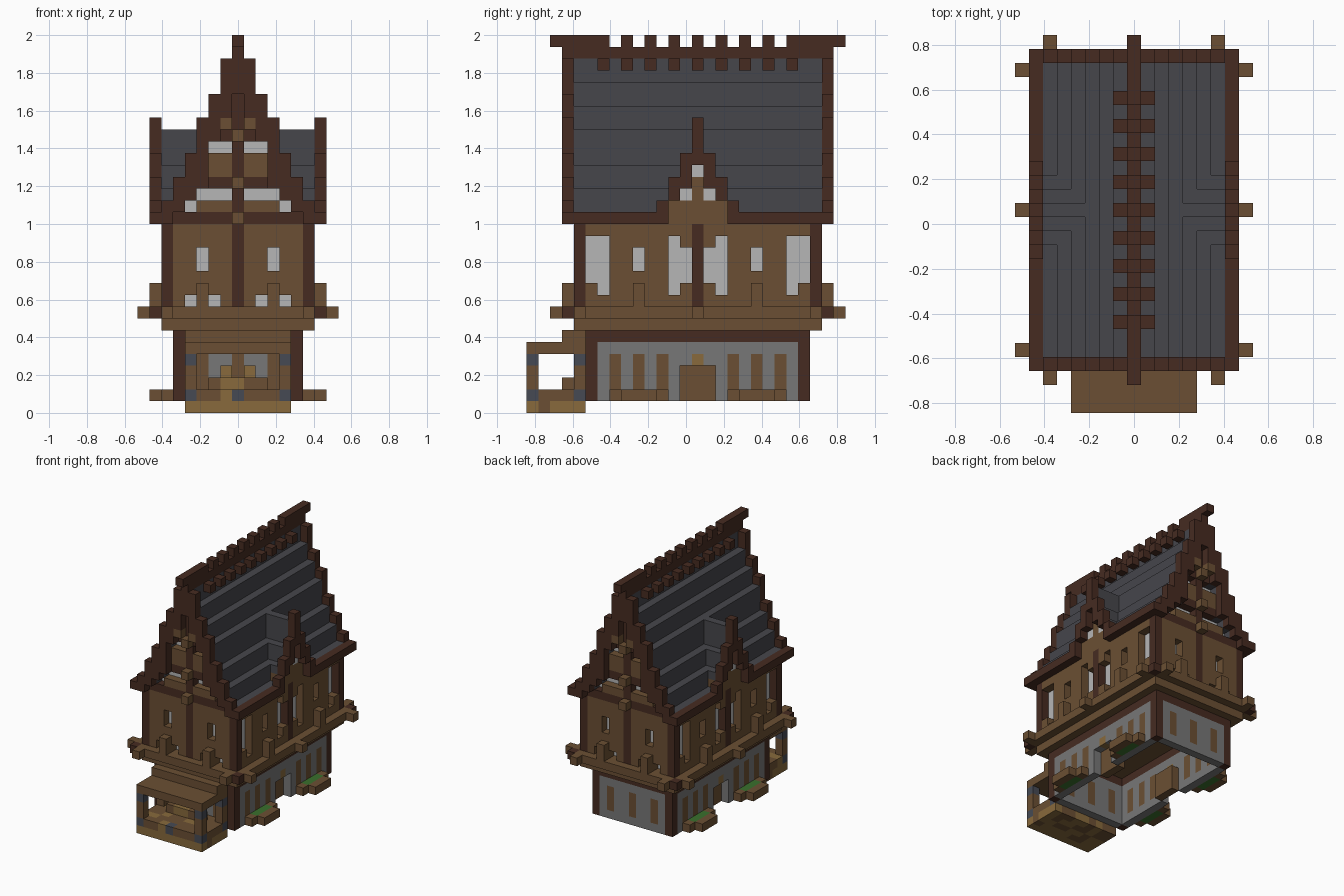
import bpy, bmesh, random
from mathutils import Vector

cube = bpy.data.objects.get("Cube")
if cube:
    bpy.data.objects.remove(cube)

U = 1 / 16          # edge of one block
MID = 1             # block row in the middle of the house, front to back
random.seed(4)


def linear(c):
    c /= 255
    return c / 12.92 if c <= 0.04045 else ((c + 0.055) / 1.055) ** 2.4


def material(name, r, g, b):
    m = bpy.data.materials.new(name)
    m.use_nodes = True
    col = (linear(r), linear(g), linear(b), 1)
    m.diffuse_color = col
    bsdf = m.node_tree.nodes["Principled BSDF"]
    bsdf.inputs["Base Color"].default_value = col
    bsdf.inputs["Roughness"].default_value = 1
    return m


dark = material("dark timber", 70, 43, 33)
brown = material("brown timber", 107, 79, 51)
slate = material("slate", 70, 70, 75)
stone = material("grey plaster", 119, 119, 119)
white = material("white plaster", 182, 182, 182)
ochre = material("ochre stone", 136, 106, 60)
blue = material("blue grey stone", 70, 74, 84)
green = material("green leaves", 58, 112, 44)

cells = {}          # block position -> part name
parts = {}          # part name -> material


def span(v):
    return range(v[0], v[1] + 1) if isinstance(v, tuple) else (v,)


def fill(part, mat, xs, ys, zs, mx=False, my=False):
    """Fill an inclusive range of blocks; mx, my mirror it. part None carves."""
    if part:
        parts[part] = mat
    for x in span(xs):
        for y in span(ys):
            for z in span(zs):
                for p in {(a, b, z) for a in ((x, -x) if mx else (x,))
                          for b in ((y, 2 * MID - y) if my else (y,))}:
                    if part:
                        cells[p] = part
                    else:
                        cells.pop(p, None)


# Ground floor: hollow walls, corner posts, top beam
fill("ground_wall", stone, (-5, 5), (-8, 10), (1, 5))
fill("ground_beam", dark, (-5, 5), (-8, 10), 6)
fill(None, None, (-4, 4), (-7, 9), (1, 6))
fill("ground_post", dark, 5, -8, (1, 6), True, True)
for d in (3, 5, 7):
    fill("ground_window", brown, 5, MID + d, (2, 4), True, True)
fill("ground_window", brown, 3, -8, (2, 4), True, True)
fill("ground_window", brown, 0, 10, (2, 4))

# Recessed side doors with a stone above, and the front door
fill(None, None, 5, (0, 2), (1, 3), True)
fill("side_door", brown, 4, (0, 2), (1, 3), True)
fill("door_keystone", ochre, 5, MID, 4, True)
fill("front_door", brown, 0, -8, (2, 4))

# Planters beside the long walls
fill("planter", brown, 6, (4, 8), 1, True, True)
fill("planter", brown, 7, (5, 7), 1, True, True)
fill("planter_leaves", green, 6, (5, 7), 1, True, True)

# Porch: mottled base, posts, bench, stepped roof
for x in range(-4, 5):
    for y in range(-13, -8):
        for z, share in ((0, 0.7), (1, 0.2)):
            if random.random() < share:
                fill("porch_ochre_stone", ochre, x, y, z)
            else:
                fill("porch_base", brown, x, y, z)
for y in (-13, -9):
    fill("porch_post", brown, 4, y, (2, 3), True)
    fill("porch_corner_stone", blue, 4, y, 4, True)
    fill("porch_corner_stone", blue, 4, y, 1, True)
fill("porch_corner_stone", blue, 0, -13, 1)
fill("porch_bench", brown, (1, 2), -10, 2, True)
fill("porch_step", ochre, (-1, 0), -10, 2)
fill("porch_lantern", ochre, 1, -9, 3, True)
fill("porch_roof", brown, (-4, 4), (-13, -9), 5)
fill("porch_roof", brown, (-4, 4), (-10, -9), 6)

# Overhanging floor, ledge and beam ends
fill("upper_floor", brown, (-6, 6), (-9, 11), (7, 8))
fill("ledge", brown, (-7, 7), (-10, 12), 8)
fill("ledge_corner", dark, 7, -10, 8, True, True)
for y in (-9, MID, 11):
    fill("beam_end", brown, 8, y, 8, True)
fill("beam_end", brown, 6, -11, 8, True, True)

# Upper storey: timber skin over a white core
fill("upper_wall", brown, (-6, 6), (-9, 11), (9, 15))
fill("inner_plaster", white, (-5, 5), (-8, 10), (9, 15))
for d, low, high in ((1, 11, 13), (2, 10, 14), (5, 12, 13), (8, 10, 14), (9, 11, 14)):
    fill(None, None, 6, MID + d, (low, high), True, True)
fill(None, None, 3, -9, (12, 13), True, True)
for x in (2, 4):
    fill(None, None, x, -9, 9, True, True)
fill("upper_post", dark, 6, -9, (9, 15), True, True)
fill("upper_post", dark, 6, MID, (9, 15), True)
fill("upper_post", dark, 0, -9, (9, 15), False, True)
fill("window_bracket", brown, 7, MID + 5, (9, 10), True, True)
fill("window_bracket", brown, 3, -10, (9, 10), True, True)

# Main roof: stepped slate columns, gable walls and dark rakes
bottoms = (27, 25, 23, 19, 18, 17, 16, 16)
slate_tops = (30, 28, 26, 24, 21, 19, 17)
rake_tops = (32, 30, 27, 25, 22, 20, 18, 17)
for x, low in enumerate(bottoms):
    if x < 7:
        if low > 16:
            fill("inner_plaster", white, x, (-8, 10), (16, low - 1), True)
            fill("gable_wall", brown, x, -9, (16, low - 1), True, True)
        fill("roof_slate", slate, x, (-9, 11), (low, slate_tops[x] - 1), True)
    fill("roof_rake", dark, x, -10, (low, rake_tops[x] - 1), True, True)
fill("eave", dark, 7, (-10, 12), 16, True)

# Gable timbers, openings and studs
for z, half in ((16, 5), (19, 2), (23, 1)):
    fill("gable_beam", dark, (-half, half), -9, z, False, True)
for xs, z in (((1, 3), 18), (4, 17), ((1, 2), 22)):
    fill(None, None, xs, -9, z, True, True)
fill("gable_post", dark, 0, -9, (16, 26), False, True)
for z in (16, 19, 23):
    fill("gable_stud", brown, 0, -10, z, False, True)
fill("gable_stud", brown, 1, -10, 24, True, True)

# Side dormers
dormer = ((21, 24, 25), (19, 21, 22), (18, 19, 20), (16, 17, 18))
for d, (low, top, rake) in enumerate(dormer):
    fill("dormer_slate", slate, (4, 6), MID + d, (16, top - 1), True, True)
    if d < 3:
        fill("dormer_wall", brown, 6, MID + d, (16, low - 1), True, True)
        fill(None, None, 7, MID + d, 16, True, True)
    fill("dormer_rake", dark, 7, MID + d, (low, rake - 1), True, True)
fill("dormer_window", white, 6, MID, 20, True)
fill("dormer_window", white, 6, MID + 1, 18, True, True)

# Ridge beam, its teeth and the slats below
fill("ridge_beam", dark, 0, (-10, 12), 30)
fill("ridge_end", dark, 0, (-11, -7), 31, False, True)
for y in range(-7, 10, 2):
    fill("ridge_slat", dark, 1, y, 29, True)
    fill("ridge_tooth", dark, 0, y, 31)


def build(part):
    """Mesh the open sides of every block in a part."""
    bm = bmesh.new()
    corners = {}

    def vert(p):
        key = tuple(round(c * 2) for c in p)
        if key not in corners:
            corners[key] = bm.verts.new((p.x * U, p.y * U, p.z * U))
        return corners[key]

    for cell in [c for c, name in cells.items() if name == part]:
        centre = Vector(cell) + Vector((0, 0, 0.5))
        for axis in range(3):
            for sign in (-1, 1):
                n = Vector((0, 0, 0))
                n[axis] = sign
                if tuple(int(a + b) for a, b in zip(cell, n)) in cells:
                    continue
                s = Vector((0, 0, 0))
                s[(axis + 1) % 3] = 0.5
                t = n.cross(s)
                m = centre + n / 2
                bm.faces.new([vert(m + q) for q in (s + t, t - s, -s - t, s - t)])
    if bm.faces:
        mesh = bpy.data.meshes.new(part)
        bm.to_mesh(mesh)
        mesh.materials.append(parts[part])
        bpy.context.collection.objects.link(bpy.data.objects.new(part, mesh))
    bm.free()


for part in parts:
    build(part)
